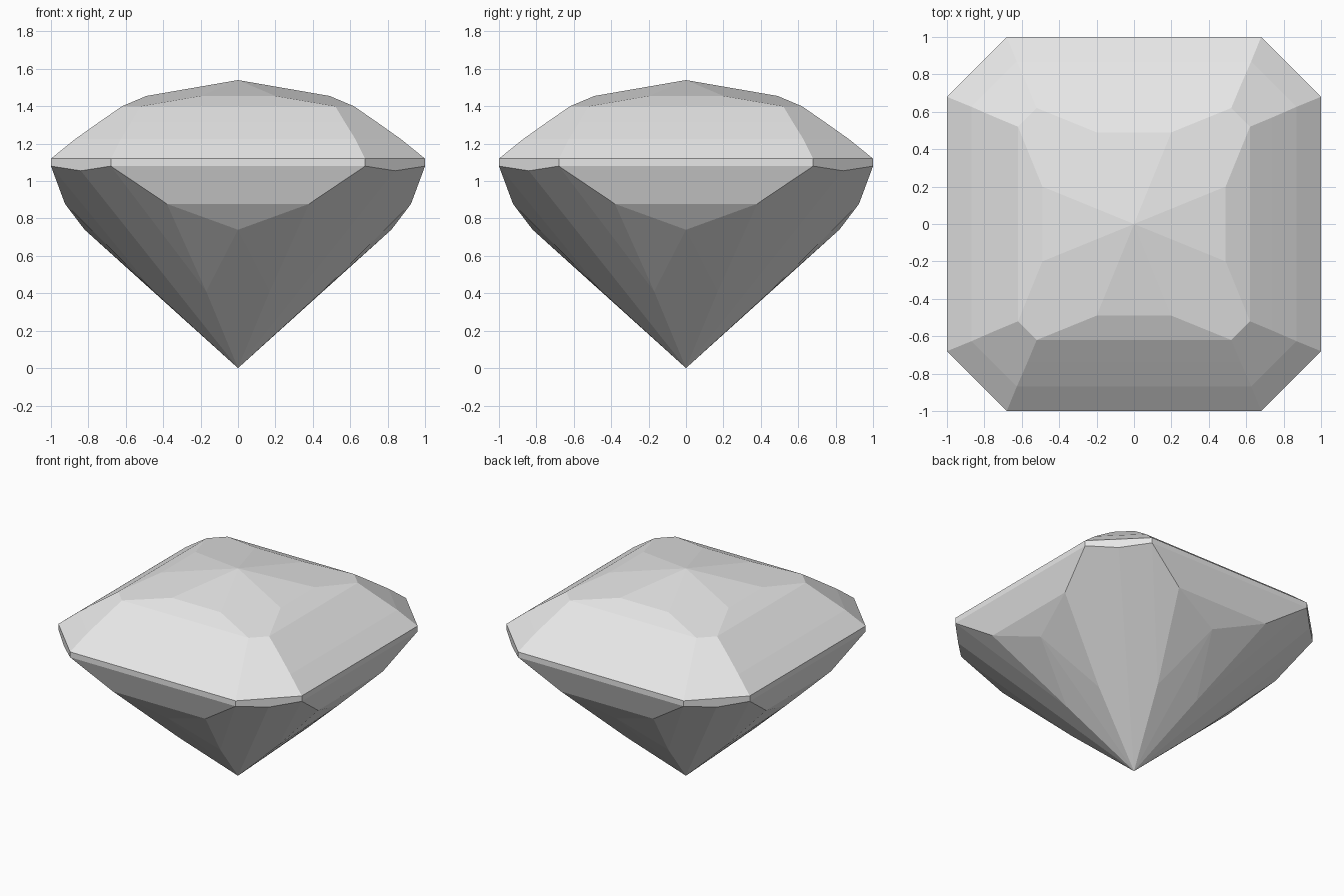
import bpy
import bmesh
import math

cube = bpy.data.objects.get("Cube")
if cube:
    bpy.data.objects.remove(cube, do_unlink=True)


def ring(near, far, z):
    """All mirrored and quarter-turned copies of one facet corner."""
    points = set()
    for a, b in ((near, far), (far, near)):
        for sx in (-1, 1):
            for sy in (-1, 1):
                points.add((a * sx, b * sy, z))
    return points


# Facet corners from top to tip: half width, distance out, height
LEVELS = [
    (0, 0, 1.54),          # crown peak
    (0.2, 0.49, 1.455),    # peak facets
    (0.52, 0.62, 1.40),    # crown steps
    (0.57, 0.74, 1.317),
    (0.627, 0.87, 1.225),
    (0.68, 1, 1.12),       # girdle top
    (0.68, 1, 1.08),       # girdle bottom
    (0.84, 0.84, 1.055),   # girdle corner dip
    (0.38, 0.925, 0.878),  # pavilion shoulder
    (0, 0.82, 0.74),       # pavilion star
    (0.17, 0.45, 0.41),
    (0, 0, 0),             # tip
]

# Wrap the corners in flat facets
bm = bmesh.new()
for level in LEVELS:
    for point in sorted(ring(*level)):
        bm.verts.new(point)
bmesh.ops.remove_doubles(bm, verts=bm.verts[:], dist=0.001)
bmesh.ops.convex_hull(bm, input=bm.verts[:])
bmesh.ops.dissolve_limit(bm, angle_limit=math.radians(0.4),
                         verts=bm.verts[:], edges=bm.edges[:])
bmesh.ops.recalc_face_normals(bm, faces=bm.faces[:])

mesh = bpy.data.meshes.new("cut_gem")
bm.to_mesh(mesh)
bm.free()
gem = bpy.data.objects.new("cut_gem", mesh)
bpy.context.collection.objects.link(gem)

# Pale grey stone
stone = bpy.data.materials.new("pale_grey")
stone.use_nodes = True
colour = (0.8, 0.8, 0.8, 1)
stone.diffuse_color = colour
stone.node_tree.nodes["Principled BSDF"].inputs["Base Color"].default_value = colour
mesh.materials.append(stone)
